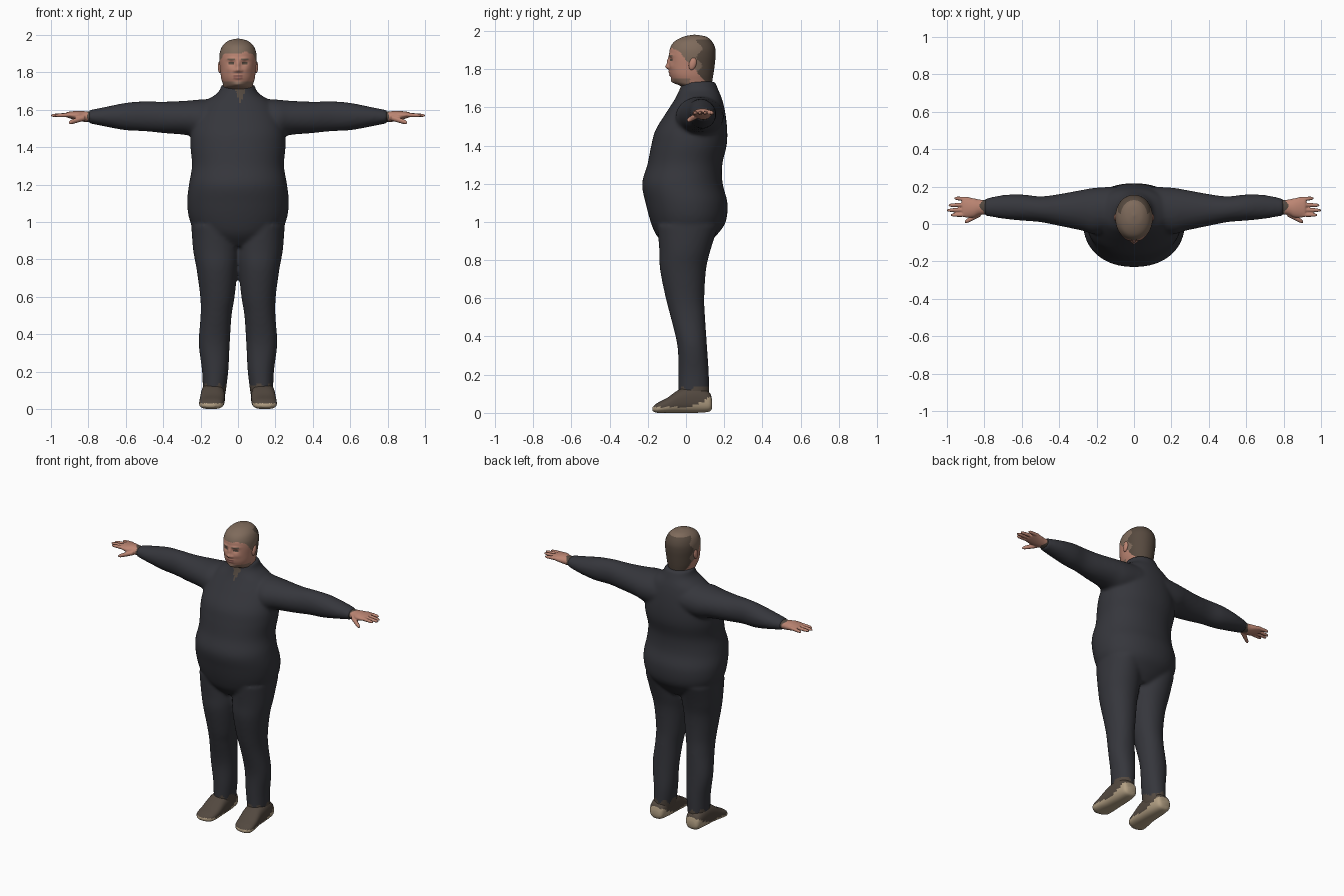
import bpy
import bmesh
import math
from mathutils import Vector

if "Cube" in bpy.data.objects:
    bpy.data.objects.remove(bpy.data.objects["Cube"])


def material(name, r, g, b):
    mat = bpy.data.materials.new(name)
    mat.use_nodes = True
    mat.diffuse_color = (r, g, b, 1)
    mat.node_tree.nodes["Principled BSDF"].inputs["Base Color"].default_value = (r, g, b, 1)
    return mat


charcoal = material("charcoal cloth", .036, .037, .045)
brown = material("brown leather", .085, .065, .05)
tan = material("tan sole", .45, .35, .23)
skin = material("skin", .5, .235, .17)
lips = material("lips", .36, .15, .12)
hair = material("brown hair", .21, .145, .105)
dark_hair = material("dark brown hair", .095, .068, .05)
stubble = material("stubble", .27, .165, .12)


def spline(rows, steps):
    """Smoothly resample rows of numbers."""
    rows = [Vector(r) for r in rows]
    last = len(rows) - 1
    result = []
    for i in range(last):
        a, b, c, d = (rows[min(max(i + k, 0), last)] for k in (-1, 0, 1, 2))
        for s in range(steps):
            t = s / steps
            m, n = (c - a) / 2, (d - b) / 2
            result.append(b + m * t + (3 * (c - b) - 2 * m - n) * t ** 2
                          + (2 * (b - c) + m + n) * t ** 3)
    return result + [rows[last]]


def loft(bm, axis, rows, sides=32, steps=5, power=2.0, mirror=False):
    """Skin rounded rings; each row is position, then low and high limits of the other two axes."""
    order = {"x": (0, 1, 2), "y": (1, 0, 2), "z": (2, 0, 1)}[axis]
    for sign in ((1, -1) if mirror else (1,)):
        rings = []
        for p, u0, u1, v0, v1 in spline(rows, steps):
            ring = []
            for k in range(sides):
                a = math.tau * (k + .5) / sides
                c, s = math.cos(a), math.sin(a)
                co = [0, 0, 0]
                co[order[0]] = p
                co[order[1]] = (u0 + u1) / 2 + (u1 - u0) / 2 * math.copysign(abs(c) ** (2 / power), c)
                co[order[2]] = (v0 + v1) / 2 + (v1 - v0) / 2 * math.copysign(abs(s) ** (2 / power), s)
                co[0] *= sign
                ring.append(bm.verts.new(co))
            rings.append(ring)
        for low, high in zip(rings, rings[1:]):
            for k in range(sides):
                j = (k + 1) % sides
                bm.faces.new((low[k], low[j], high[j], high[k]))
        bm.faces.new(rings[0][::-1])
        bm.faces.new(rings[-1])


def finish(bm, name, materials, rule, voxel=0, smooth=0):
    """Make the object, fuse its pieces if asked, then colour faces by rule."""
    bmesh.ops.recalc_face_normals(bm, faces=bm.faces)
    mesh = bpy.data.meshes.new(name)
    bm.to_mesh(mesh)
    bm.free()
    obj = bpy.data.objects.new(name, mesh)
    bpy.context.collection.objects.link(obj)
    if voxel:
        fuse = obj.modifiers.new("fuse", "REMESH")
        fuse.mode = "VOXEL"
        fuse.voxel_size = voxel
        relax = obj.modifiers.new("relax", "SMOOTH")
        relax.iterations = smooth
        graph = bpy.context.evaluated_depsgraph_get()
        baked = bpy.data.meshes.new_from_object(obj.evaluated_get(graph))
        obj.modifiers.clear()
        obj.data = baked
    obj.data.materials.clear()
    for mat in materials:
        obj.data.materials.append(mat)
    for face in obj.data.polygons:
        face.material_index = materials.index(rule(*face.center))
    obj.data.shade_smooth()
    return obj


# Suit: torso, sleeves and trouser legs fused together
torso = [(.87, .1, -.1, .1), (.93, .2, -.155, .16), (1, .255, -.185, .208), (1.1, .272, -.212, .217),
         (1.2, .262, -.23, .192), (1.3, .246, -.202, .19), (1.4, .254, -.182, .213),
         (1.48, .25, -.16, .216), (1.57, .225, -.105, .206), (1.64, .18, -.06, .19),
         (1.69, .108, -.035, .17), (1.735, .088, -.02, .152)]
sleeve = [(.08, -.02, .2, 1.45, 1.66), (.2, -.055, .195, 1.445, 1.655), (.28, -.035, .182, 1.465, 1.648),
          (.4, -.01, .16, 1.475, 1.643), (.5, .01, .148, 1.485, 1.645), (.6, .018, .158, 1.49, 1.637),
          (.7, .028, .155, 1.508, 1.617), (.8, .045, .135, 1.528, 1.597)]
leg = [(.98, .01, .25, -.15, .17), (.85, -.005, .24, -.14, .128), (.75, .002, .222, -.136, .105),
       (.6, .018, .202, -.106, .096), (.5, .034, .2, -.08, .1), (.35, .044, .21, -.045, .11),
       (.2, .052, .192, -.04, .12), (.06, .07, .187, -.04, .122)]
bm = bmesh.new()
loft(bm, "z", [(z, -w, w, f, b) for z, w, f, b in torso], sides=48, power=2.15)
loft(bm, "x", sleeve, mirror=True)
loft(bm, "z", leg, power=2.1, mirror=True)


def suit_colour(x, y, z):
    ankle = z < .125 + .015 * math.sin(x * 90 + y * 60)
    neck_opening = y < .03 and abs(x - .012) < (z - 1.63) * .35
    return brown if ankle or neck_opening else charcoal


finish(bm, "suit", [charcoal, brown], suit_colour, voxel=.011, smooth=5)

# Shoes with pale soles
shoe = [(.137, .105, .165, .025, .065), (.12, .085, .185, .006, .11), (.05, .072, .196, 0, .14),
        (-.03, .07, .2, 0, .125), (-.1, .073, .206, 0, .078), (-.15, .085, .205, 0, .052),
        (-.176, .125, .175, .01, .03)]
bm = bmesh.new()
loft(bm, "y", shoe, power=2.6, mirror=True)


def shoe_colour(x, y, z):
    rim = .03 + max(0, y - .02) * .5
    return tan if z < rim else brown


finish(bm, "shoes", [brown, tan], shoe_colour)

# Hands: palm, four fingers and thumb fused together
bm = bmesh.new()
loft(bm, "x", [(.76, .05, .13, 1.535, 1.59), (.82, .05, .13, 1.535, 1.592), (.86, .035, .138, 1.542, 1.594),
               (.91, .037, .145, 1.557, 1.588), (.92, .05, .135, 1.564, 1.582)], mirror=True)


def digit(base, tip, radius):
    rows = []
    for t, scale in ((0, 1), (.5, .95), (.85, .8), (1, .35)):
        c, r = Vector(base).lerp(Vector(tip), t), radius * scale
        rows.append((c.x, c.y - r, c.y + r, c.z - r, c.z + r))
    loft(bm, "x", rows, sides=16, mirror=True)


for base_y, tip_x, tip_y in ((.05, .98, .048), (.077, 1, .073), (.104, .992, .1), (.132, .96, .138)):
    digit((.88, base_y, 1.573), (tip_x, tip_y, 1.569), .0115)
digit((.82, .055, 1.557), (.905, .01, 1.53), .015)


def hand_colour(x, y, z):
    return brown if abs(x) < .815 + .012 * math.sin(y * 80) else skin


finish(bm, "hands", [skin, brown], hand_colour, voxel=.004, smooth=3)

# Head: a loft with the face pressed in by soft bumps
head = [(1.66, .07, -.01, .12), (1.705, .076, -.02, .132), (1.73, .079, -.062, .136),
        (1.77, .09, -.083, .143), (1.82, .096, -.088, .15), (1.87, .1, -.088, .155),
        (1.91, .096, -.083, .153), (1.945, .08, -.06, .136), (1.97, .048, -.012, .105),
        (1.98, .004, .04, .05)]
# Each bump: x, z, width, height, push
bumps = [(0, 1.812, .014, .013, -.02), (0, 1.84, .01, .022, -.012), (.018, 1.808, .008, .008, -.007),
         (.035, 1.872, .025, .008, -.006), (.035, 1.85, .016, .011, .009), (.045, 1.815, .02, .015, -.004),
         (0, 1.784, .022, .005, -.007), (0, 1.768, .02, .005, -.007), (0, 1.735, .025, .012, -.012)]
bm = bmesh.new()
loft(bm, "z", [(z, -w, w, f, b) for z, w, f, b in head], sides=112, steps=9, power=2.1)
for v in bm.verts:
    if v.co.y < .02:
        for x, z, width, height, push in bumps:
            v.co.y += push * math.exp(-((abs(v.co.x) - x) / width) ** 2 - ((v.co.z - z) / height) ** 2)


def head_colour(x, y, z):
    ax = abs(x)
    hairline = 1.905 - max(0, y + .05) * 1.1 + .005 * math.sin(y * 90 + x * 50)
    if z > hairline and z > 1.735:
        return dark_hair if y > .07 + .015 * math.sin(z * 70) and z < 1.955 else hair
    if y < -.03:
        if abs(ax - .036) < .015 and abs(z - 1.85) < .005:
            return dark_hair
        if abs(ax - .037) < .021 and abs(z - 1.871) < .004:
            return hair
        if ax < .024 and abs(z - 1.776) < .009:
            return lips
    return stubble if z < 1.752 and y < .02 else skin


finish(bm, "head", [skin, hair, dark_hair, lips, stubble], head_colour)

# Ears
bm = bmesh.new()
for side in (1, -1):
    ball = bmesh.ops.create_uvsphere(bm, u_segments=20, v_segments=12, radius=1)["verts"]
    for v in ball:
        v.co = Vector((side * .096 + v.co.x * .012, .035 + v.co.y * .02 + v.co.z * .006, 1.828 + v.co.z * .033))
finish(bm, "ears", [skin], lambda x, y, z: skin)
